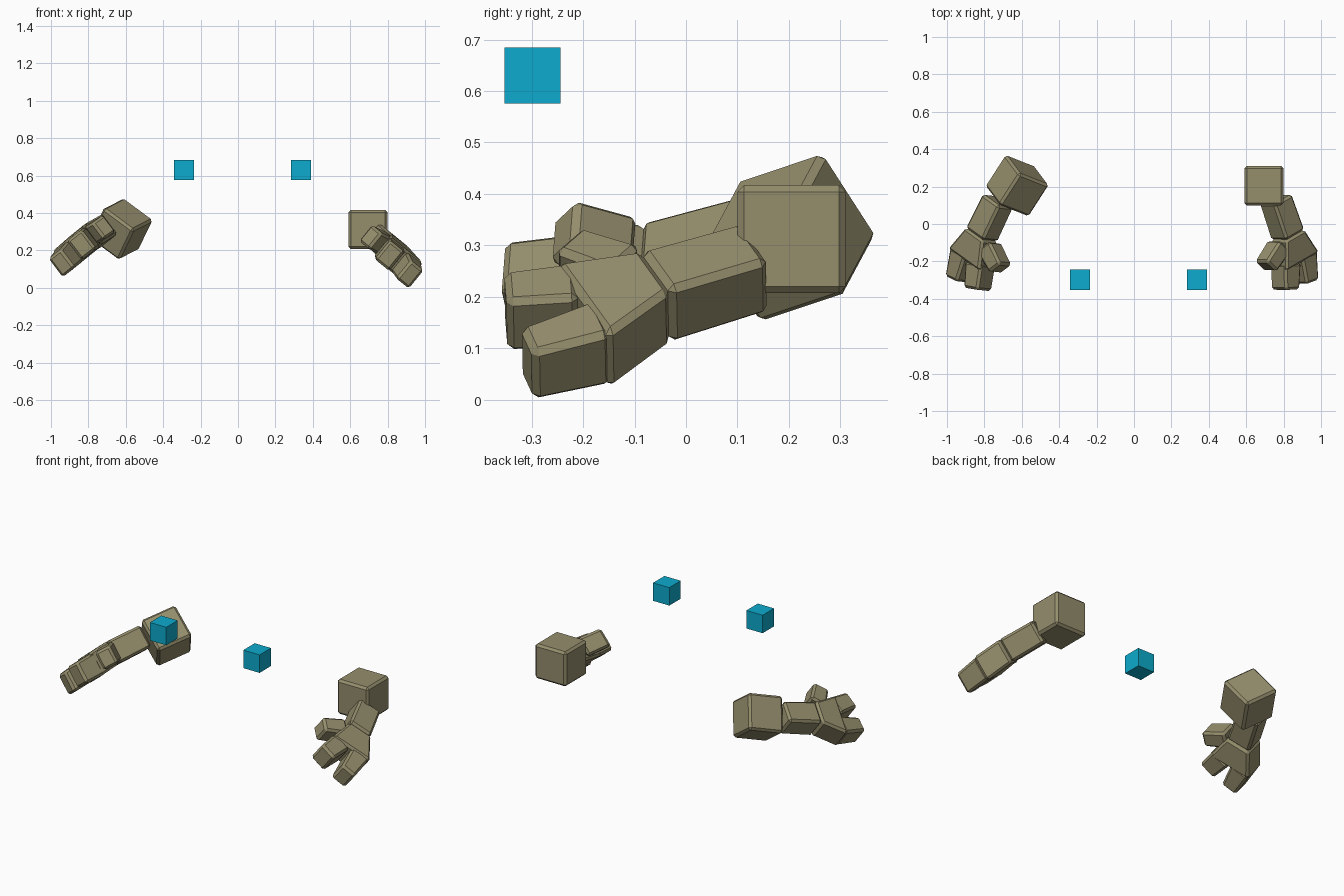
import bpy
import bmesh
from mathutils import Matrix, Vector

if "Cube" in bpy.data.objects:
    bpy.data.objects.remove(bpy.data.objects["Cube"], do_unlink=True)


def make_material(name, rgb):
    mat = bpy.data.materials.new(name)
    mat.use_nodes = True
    mat.diffuse_color = (*rgb, 1)
    mat.node_tree.nodes["Principled BSDF"].inputs["Base Color"].default_value = (*rgb, 1)
    return mat


STONE = make_material("olive stone", (0.30, 0.27, 0.152))
CYAN = make_material("bright cyan", (0.004, 0.41, 0.61))


def add_object(name, bm, mat, matrix, chamfer):
    """Turn a bmesh into a flat-shaded object with chamfered edges."""
    bmesh.ops.recalc_face_normals(bm, faces=bm.faces)
    mesh = bpy.data.meshes.new(name)
    bm.to_mesh(mesh)
    bm.free()
    mesh.materials.append(mat)
    obj = bpy.data.objects.new(name, mesh)
    obj.matrix_world = matrix
    bpy.context.collection.objects.link(obj)
    if chamfer:
        mod = obj.modifiers.new("chamfer", "BEVEL")
        mod.width = chamfer
        mod.segments = 1
        mod.limit_method = "NONE"
    return obj


def block(name, size, mat, matrix, chamfer=0):
    bm = bmesh.new()
    bmesh.ops.create_cube(bm, size=size)
    add_object(name, bm, mat, matrix, chamfer)


def tapered_block(name, start, end, size_a, size_b, matrix, chamfer=0.013):
    """Box from start to end; sizes are (width, thickness) of each end."""
    start, end = Vector(start), Vector(end)
    run = (end - start).normalized()
    up = Vector((0, 0, 1))
    side = up.cross(run).normalized()
    bm = bmesh.new()
    rings = []
    for centre, (wide, thick) in ((start, size_a), (end, size_b)):
        rings.append([bm.verts.new(centre + side * sx * wide / 2 + up * sz * thick / 2)
                      for sx, sz in ((-1, -1), (1, -1), (1, 1), (-1, 1))])
    for ring in rings:
        bm.faces.new(ring)
    for i in range(4):
        j = (i + 1) % 4
        bm.faces.new((rings[0][i], rings[0][j], rings[1][j], rings[1][i]))
    add_object(name, bm, STONE, matrix, chamfer)


def frame(origin, first, second):
    """Matrix whose x runs along first, y towards second, z upwards."""
    x = Vector(first).normalized()
    y = Vector(second)
    y = (y - x * y.dot(x)).normalized()
    z = x.cross(y)
    if z.z < 0:
        z = -z
    rot = Matrix((x, y, z)).transposed().to_4x4()
    return Matrix.Translation(origin) @ rot


# Arm parts, measured from the wrist: x to the fingertips, y outwards, z to the back of the hand
ARM_PARTS = {
    "forearm": ((-0.21, 0, 0), (0, 0, 0), (0.135, 0.135), (0.14, 0.14)),
    "palm": ((0, 0, 0), (0.158, 0, -0.018), (0.14, 0.14), (0.25, 0.144)),
    "inner_finger": ((0.14, -0.062, -0.018), (0.27, -0.113, -0.025), (0.115, 0.135), (0.10, 0.13)),
    "outer_finger": ((0.14, 0.062, -0.018), (0.294, 0.04, -0.036), (0.115, 0.135), (0.09, 0.125)),
    "thumb": ((0.03, -0.075, 0), (0.098, -0.196, -0.015), (0.10, 0.115), (0.09, 0.11)),
}


def arm(side, matrix):
    for part, (start, end, size_a, size_b) in ARM_PARTS.items():
        tapered_block(f"{side}_{part}", start, end, size_a, size_b, matrix)


arm("left", frame((0.823, -0.058, 0.20), (0.31, -0.91, -0.27), (0.71, 0.41, -0.57)))
arm("right", frame((-0.815, -0.058, 0.255), (-0.42, -0.87, -0.25), (-0.675, 0.483, -0.549)))

# Shoulder blocks: the left one is square to the axes, the right one is tilted
block("left_shoulder", 0.21, STONE, Matrix.Translation((0.695, 0.205, 0.312)), 0.013)
block("right_shoulder", 0.21, STONE,
      frame((-0.625, 0.205, 0.315), (0.376, -0.502, 0.778), (-0.763, 0.30, 0.572)), 0.013)

# Floating eyes
for side, x in (("left", 0.337), ("right", -0.289)):
    block(f"{side}_eye", 0.109, CYAN, Matrix.Translation((x, -0.298, 0.63)))
